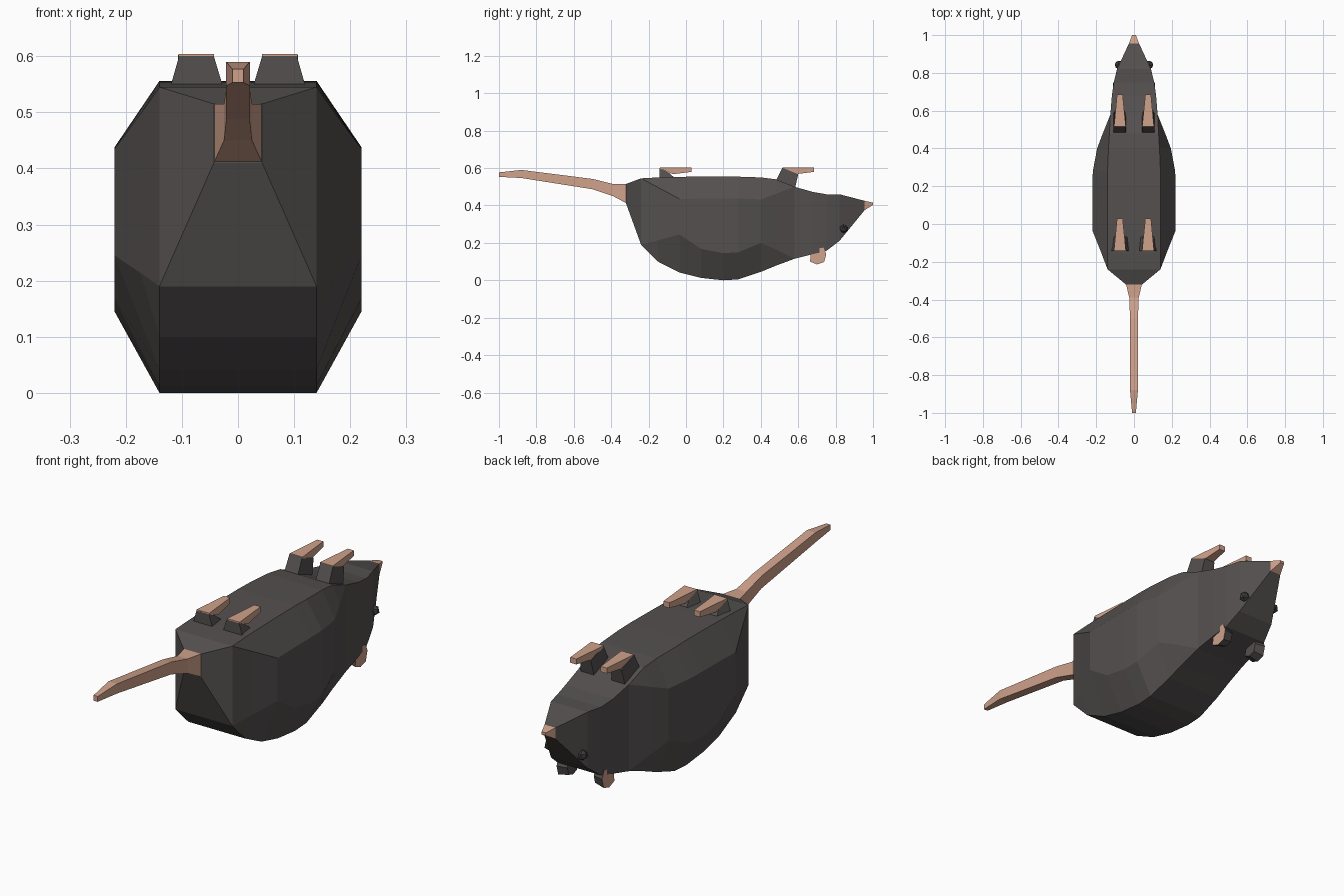
import bpy, bmesh

if "Cube" in bpy.data.objects:
    bpy.data.objects.remove(bpy.data.objects["Cube"])


def material(name, rgb):
    m = bpy.data.materials.new(name)
    m.diffuse_color = (*rgb, 1)
    m.use_nodes = True
    m.node_tree.nodes["Principled BSDF"].inputs["Base Color"].default_value = m.diffuse_color
    return m


FUR = material("dark grey fur", (0.088, 0.080, 0.078))
SKIN = material("pink skin", (0.63, 0.36, 0.26))
EYE = material("dark eye", (0.05, 0.048, 0.048))


def finish(bm, name, mats, mirror=False):
    bmesh.ops.remove_doubles(bm, verts=bm.verts, dist=0.0005)
    bmesh.ops.recalc_face_normals(bm, faces=bm.faces)
    me = bpy.data.meshes.new(name)
    bm.to_mesh(me)
    bm.free()
    for m in mats:
        me.materials.append(m)
    ob = bpy.data.objects.new(name, me)
    bpy.context.collection.objects.link(ob)
    if mirror:
        ob.modifiers.new("mirror", 'MIRROR')
    return ob


def loft(name, rings, mats, mirror=False, rule=None):
    """Skin a list of equal-length rings and cap both ends."""
    bm = bmesh.new()
    vs = [[bm.verts.new(p) for p in r] for r in rings]
    n = len(rings[0])
    for a, b in zip(vs, vs[1:]):
        for i in range(n):
            j = (i + 1) % n
            bm.faces.new((a[i], a[j], b[j], b[i]))
    bm.faces.new(vs[0])
    bm.faces.new(vs[-1])
    if rule:
        bm.normal_update()
        for f in bm.faces:
            f.material_index = rule(f)
    return finish(bm, name, mats, mirror)


def rect(y, z0, z1, x0, x1):
    return [(x0, y, z0), (x1, y, z0), (x1, y, z1), (x0, y, z1)]


# Body and head: y, top z, bottom z, inner width, outer width, upper side z, lower side z
stations = [
    (-0.32, .515, .41, .043, .043, .515, .41),
    (-0.24, .545, .19, .14, .14, .545, .19),
    (-0.15, .55, .10, .14, .174, .497, .214),
    (-0.035, .553, .042, .14, .22, .435, .245),
    (0.08, .555, .013, .14, .22, .437, .168),
    (0.2, .556, 0, .14, .22, .438, .145),
    (0.28, .554, .005, .14, .218, .438, .15),
    (0.4, .55, .045, .135, .195, .432, .20),
    (0.48, .54, .078, .13, .165, .462, .165),
    (0.58, .50, .115, .125, .125, .50, .115),
    (0.68, .472, .14, .117, .117, .472, .14),
    (0.75, .46, .157, .107, .107, .46, .157),
    (0.82, .46, .21, .09, .09, .46, .21),
    (0.955, .425, .375, .027, .027, .425, .375),
    (1.0, .415, .403, .01, .01, .415, .403),
]
rings = [[(-wi, y, zt), (wi, y, zt), (wo, y, zu), (wo, y, zl),
          (wi, y, zb), (-wi, y, zb), (-wo, y, zl), (-wo, y, zu)]
         for y, zt, zb, wi, wo, zu, zl in stations]
loft("body", rings, [FUR, SKIN],
     rule=lambda f: int(f.calc_center_median().y > 0.96))

# Tail
tail = [(-0.315, .41, .515, .043), (-0.39, .45, .515, .025), (-0.5, .487, .542, .021),
        (-0.88, .547, .59, .021), (-1.0, .553, .577, .01)]
loft("tail", [rect(y, a, b, -w, w) for y, a, b, w in tail], [SKIN])

# Legs (rise from the belly) and feet
loft("rear_leg", [
    [(.022, -.142, .53), (.125, -.142, .53), (.115, -.04, .53), (.032, -.04, .53)],
    [(.043, -.142, .60), (.105, -.142, .60), (.098, -.09, .573), (.05, -.09, .573)]],
    [FUR], True)
loft("front_leg", [
    [(.043, .475, .52), (.11, .475, .52), (.11, .58, .48), (.043, .58, .48)],
    [(.045, .515, .602), (.107, .515, .602), (.102, .60, .567), (.048, .60, .567)]],
    [FUR], True)
for name, y in (("rear_foot", -.14), ("front_foot", .515)):
    loft(name, [rect(y, .598, .604, .043, .106),
                rect(y + .07, .567, .604, .05, .099),
                rect(y + .17, .58, .604, .06, .09)], [SKIN], True)

# Ears, pink on the outward face
outline = [(.67, .165), (.663, .10), (.70, .085), (.738, .097), (.75, .14), (.735, .175)]
loft("ear", [[(x, .705 + (y - .705) * s, .14 + (z - .14) * s) for y, z in outline]
             for x, s in ((.065, .8), (.112, 1))],
     [FUR, SKIN], True, rule=lambda f: int(f.calc_center_median().x > .11))

# Eyes
bm = bmesh.new()
bmesh.ops.create_icosphere(bm, subdivisions=1, radius=0.024)
bmesh.ops.translate(bm, verts=bm.verts, vec=(.08, .842, .275))
finish(bm, "eye", [EYE], True)
